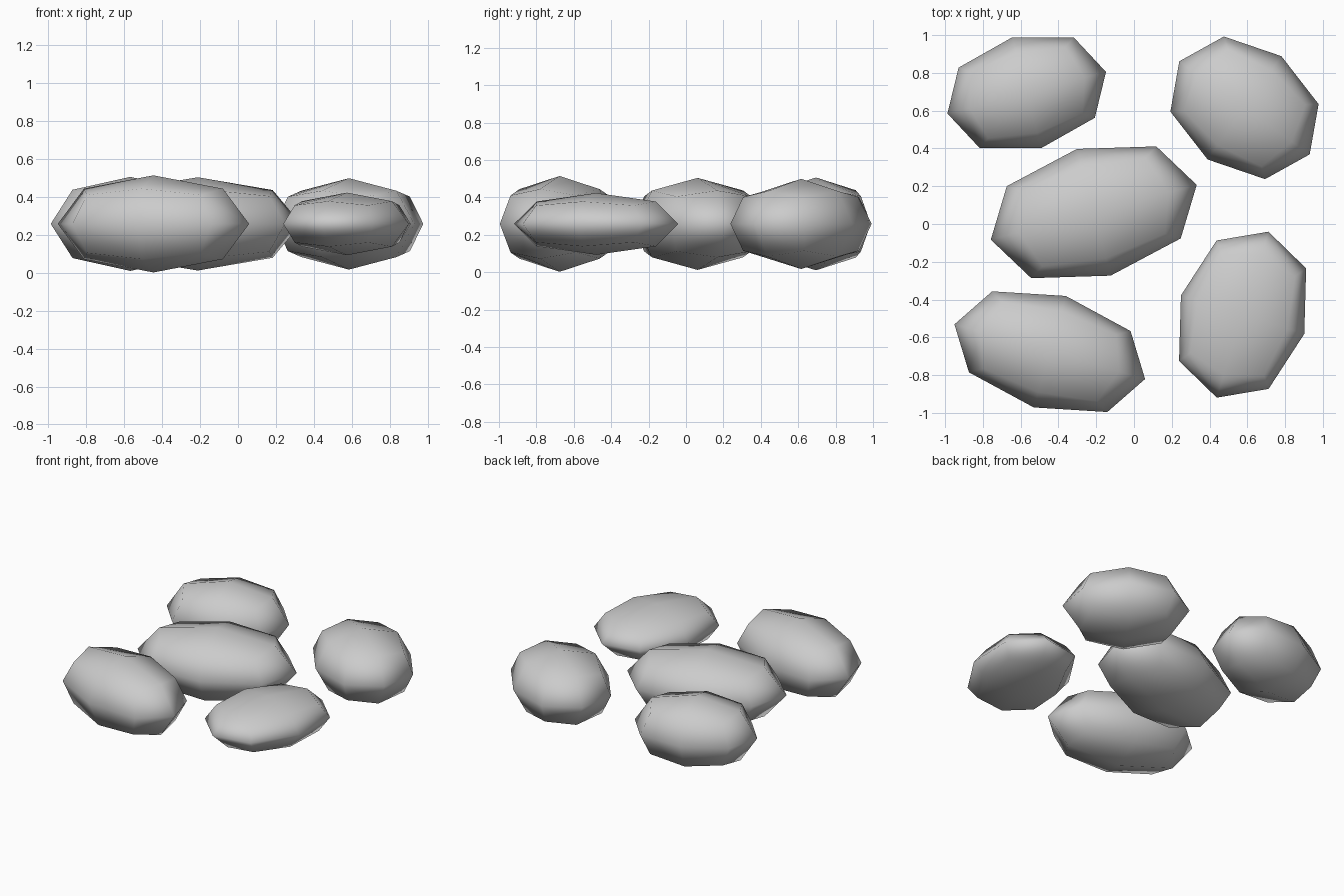
import bpy
from math import radians

if "Cube" in bpy.data.objects:
    bpy.data.objects.remove(bpy.data.objects["Cube"])

# A once-subdivided cube's face centres settle at this fraction of its half size
LIMIT = 0.8395
MID_Z = 0.258


def pebble(name, x, y, half_x, half_y, half_z, turn):
    """Rounded stone: a box with one level of subdivision, turned about z."""
    bpy.ops.mesh.primitive_cube_add(size=2 / LIMIT, location=(x, y, MID_Z),
                                    rotation=(0, 0, radians(turn)))
    stone = bpy.context.object
    stone.name = name
    stone.scale = (half_x, half_y, half_z)
    rounding = stone.modifiers.new("rounding", 'SUBSURF')
    rounding.levels = rounding.render_levels = 1
    bpy.ops.object.shade_smooth()
    return stone


# Five flat-lying pebbles: centre, half sizes, rotation
pebble("pebble_centre", -0.213, 0.062, 0.564, 0.347, 0.246, 14.9)
pebble("pebble_back_left", -0.568, 0.695, 0.434, 0.303, 0.248, 14.7)
pebble("pebble_back_right", 0.585, 0.615, 0.424, 0.336, 0.241, -35.5)
pebble("pebble_front_left", -0.446, -0.676, 0.525, 0.307, 0.256, -16.0)
pebble("pebble_front_right", 0.575, -0.480, 0.342, 0.460, 0.165, -17.3)
